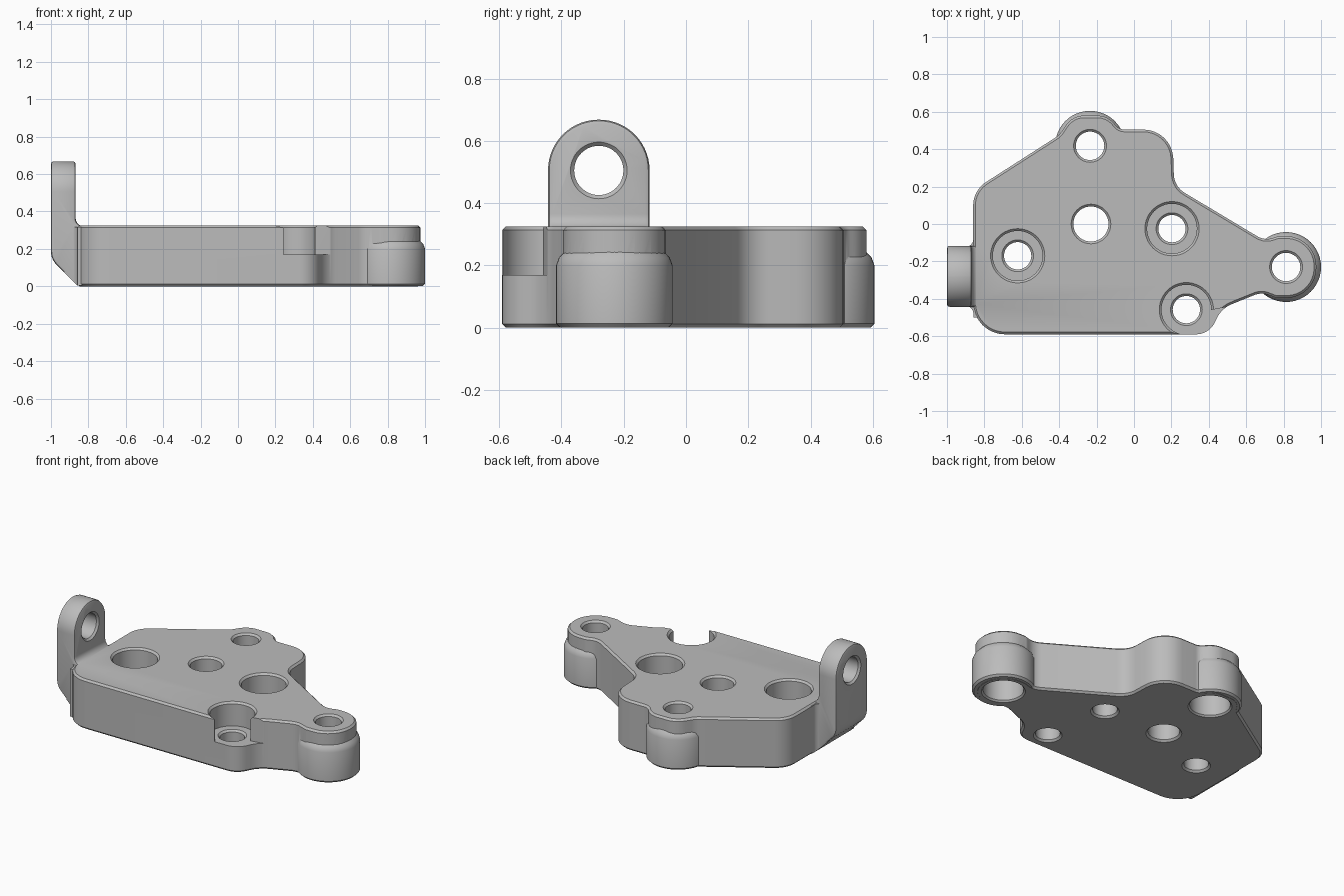
import bpy, bmesh, math
from mathutils import Vector

cube = bpy.data.objects.get("Cube")
if cube:
    bpy.data.objects.remove(cube, do_unlink=True)

TOP = 0.325


def rounded(corners, steps=8):
    """Turn (x, y, radius) corners into a filleted outline."""
    out = []
    for i, (x, y, r) in enumerate(corners):
        p = Vector((x, y))
        a = (Vector(corners[i - 1][:2]) - p).normalized()
        b = (Vector(corners[(i + 1) % len(corners)][:2]) - p).normalized()
        if r == 0:
            out.append(p)
            continue
        half = a.angle(b) / 2
        centre = p + (a + b).normalized() * (r / math.sin(half))
        start = p + a * (r / math.tan(half)) - centre
        end = p + b * (r / math.tan(half)) - centre
        sweep = math.atan2(start.x * end.y - start.y * end.x, start.dot(end))
        for k in range(steps + 1):
            t = sweep * k / steps
            c, s = math.cos(t), math.sin(t)
            out.append(centre + Vector((c * start.x - s * start.y, s * start.x + c * start.y)))
    return out


def finish(name, bm):
    bmesh.ops.recalc_face_normals(bm, faces=bm.faces[:])
    mesh = bpy.data.meshes.new(name)
    bm.to_mesh(mesh)
    bm.free()
    ob = bpy.data.objects.new(name, mesh)
    bpy.context.collection.objects.link(ob)
    return ob


def prism(name, pts, lo, hi, axis="z", chamfer=0):
    place = {"z": lambda a, b, h: (a, b, h),
             "y": lambda a, b, h: (a, h, b),
             "x": lambda a, b, h: (h, a, b)}[axis]
    bm = bmesh.new()
    rings = [[bm.verts.new(place(p[0], p[1], h)) for p in pts] for h in (lo, hi)]
    caps = [bm.faces.new(r) for r in rings]
    n = len(pts)
    for i in range(n):
        j = (i + 1) % n
        bm.faces.new((rings[0][i], rings[0][j], rings[1][j], rings[1][i]))
    bmesh.ops.recalc_face_normals(bm, faces=bm.faces[:])
    if chamfer:
        edges = [e for f in caps for e in f.edges]
        bmesh.ops.bevel(bm, geom=edges, offset=chamfer, segments=1, affect="EDGES")
    return finish(name, bm)


def lathe(name, centre, profile, axis="z", sides=48):
    """Stack of (radius, height) rings along an axis."""
    bm = bmesh.new()
    rings = []
    for r, h in profile:
        ring = []
        for k in range(sides):
            t = math.tau * k / sides
            u, v = centre[0] + r * math.cos(t), centre[1] + r * math.sin(t)
            ring.append(bm.verts.new((u, v, h) if axis == "z" else (h, u, v)))
        rings.append(ring)
    bm.faces.new(rings[0])
    bm.faces.new(rings[-1])
    for lower, upper in zip(rings, rings[1:]):
        for i in range(sides):
            j = (i + 1) % sides
            bm.faces.new((lower[i], lower[j], upper[j], upper[i]))
    return finish(name, bm)


def apply_modifier(ob, mod):
    bpy.context.view_layer.objects.active = ob
    bpy.ops.object.modifier_apply(modifier=mod.name)


def combine(ob, other, operation):
    mod = ob.modifiers.new("combine", "BOOLEAN")
    mod.operation, mod.solver, mod.object = operation, "EXACT", other
    apply_modifier(ob, mod)
    bpy.data.objects.remove(other, do_unlink=True)


def drill(lo, hi, r, c=0.012):
    """Through-hole profile with a chamfer at both mouths."""
    e = 0.02
    return [(r + c + e, lo - e), (r, lo + c), (r, hi - c), (r + c + e, hi + e)]


# Main plate with its side lobes
outline = rounded([
    (-0.86, -0.59, 0.17), (0.40, -0.59, 0.11), (0.47, -0.45, 0.15),
    (0.68, -0.365, 0.1), (0.76, -0.395, 0.05), (0.975, -0.395, 0.16),
    (0.975, -0.065, 0.16), (0.77, -0.065, 0.05), (0.70, -0.09, 0.1),
    (0.215, 0.20, 0.12), (0.205, 0.505, 0.16), (-0.08, 0.505, 0.06),
    (-0.14, 0.58, 0.12), (-0.33, 0.58, 0.12), (-0.40, 0.475, 0.12),
    (-0.86, 0.18, 0.15)])
body = prism("mounting_bracket", outline, 0, TOP, chamfer=0.012)

# Wider lower bosses under the two lobes
bosses = [(0.813, -0.23), (-0.235, 0.418)]
for c in bosses:
    combine(body, lathe("boss", c, [(0.175, 0.001), (0.187, 0.013), (0.187, 0.2),
                                    (0.178, 0.225), (0.155, 0.25)]), "UNION")

# Upright lug: side profile trimmed by an arch
side = rounded([(-0.8, 0.005, 0), (-0.86, 0.005, 0), (-1, 0.145, 0.1), (-1, 0.67, 0),
                (-0.868, 0.67, 0), (-0.868, 0.32, 0.045), (-0.8, 0.32, 0)])
LUG_Y, LUG_Z, LUG_R = -0.28, 0.505, 0.163
arch = rounded([(LUG_Y - LUG_R, -0.1, 0), (LUG_Y + LUG_R, -0.1, 0),
                (LUG_Y + LUG_R, LUG_Z + LUG_R, LUG_R - 0.001),
                (LUG_Y - LUG_R, LUG_Z + LUG_R, LUG_R - 0.001)], 14)
lug = prism("lug", side, -0.6, 0.1, "y")
combine(lug, prism("arch", arch, -1.1, -0.7, "x"), "INTERSECT")
bevel = lug.modifiers.new("edges", "BEVEL")
bevel.width, bevel.segments, bevel.angle_limit = 0.014, 2, math.radians(60)
apply_modifier(lug, bevel)

# Flared root where the lug meets the plate
root = rounded([(-0.8, -0.5, 0), (-0.859, -0.5, 0), (-0.859, LUG_Y - LUG_R + 0.004, 0.04),
                (-0.93, LUG_Y - LUG_R + 0.004, 0), (-0.93, LUG_Y + LUG_R - 0.004, 0),
                (-0.859, LUG_Y + LUG_R - 0.004, 0.04), (-0.859, -0.06, 0), (-0.8, -0.06, 0)])
flare = prism("flare", root, 0.003, 0.316)
combine(flare, prism("slope", side, -0.6, 0.1, "y"), "INTERSECT")
combine(body, flare, "UNION")
combine(body, lug, "UNION")
combine(body, lathe("lug_hole", (LUG_Y, LUG_Z), drill(-1, -0.868, 0.079), "x"), "DIFFERENCE")

# Centre hole and the boss holes, counterbored from below
combine(body, lathe("centre_hole", (-0.23, 0), drill(0, TOP, 0.094)), "DIFFERENCE")
for c in bosses:
    combine(body, lathe("boss_hole", c, [(0.15, -0.02), (0.12, 0.01), (0.12, 0.2), (0.076, 0.2),
                                         (0.076, TOP - 0.012), (0.108, TOP + 0.02)]), "DIFFERENCE")

# Screw holes, counterbored from above
FLOOR = 0.17
for c in [(-0.622, -0.17), (0.203, -0.025), (0.28, -0.458)]:
    combine(body, lathe("screw_hole", c, [(0.105, -0.02), (0.073, 0.012), (0.073, FLOOR - 0.012),
                                          (0.085, FLOOR), (0.133, FLOOR), (0.133, TOP - 0.012),
                                          (0.165, TOP + 0.02)]), "DIFFERENCE")

# Open front corner around the last screw hole
notch = [(0.21, -0.7), (0.55, -0.7), (0.55, -0.43), (0.49, -0.445), (0.41, -0.46), (0.28, -0.46)]
combine(body, prism("notch", notch, FLOOR, 0.4), "DIFFERENCE")

# Single grey finish
grey = bpy.data.materials.new("plain_grey")
grey.use_nodes = True
colour = (0.5, 0.5, 0.5, 1)
grey.diffuse_color = colour
grey.node_tree.nodes["Principled BSDF"].inputs["Base Color"].default_value = colour
body.data.materials.clear()
body.data.materials.append(grey)
for f in body.data.polygons:
    f.material_index = 0

bpy.ops.object.select_all(action="DESELECT")
body.select_set(True)
bpy.context.view_layer.objects.active = body
bpy.ops.object.shade_smooth_by_angle(angle=math.radians(30))
